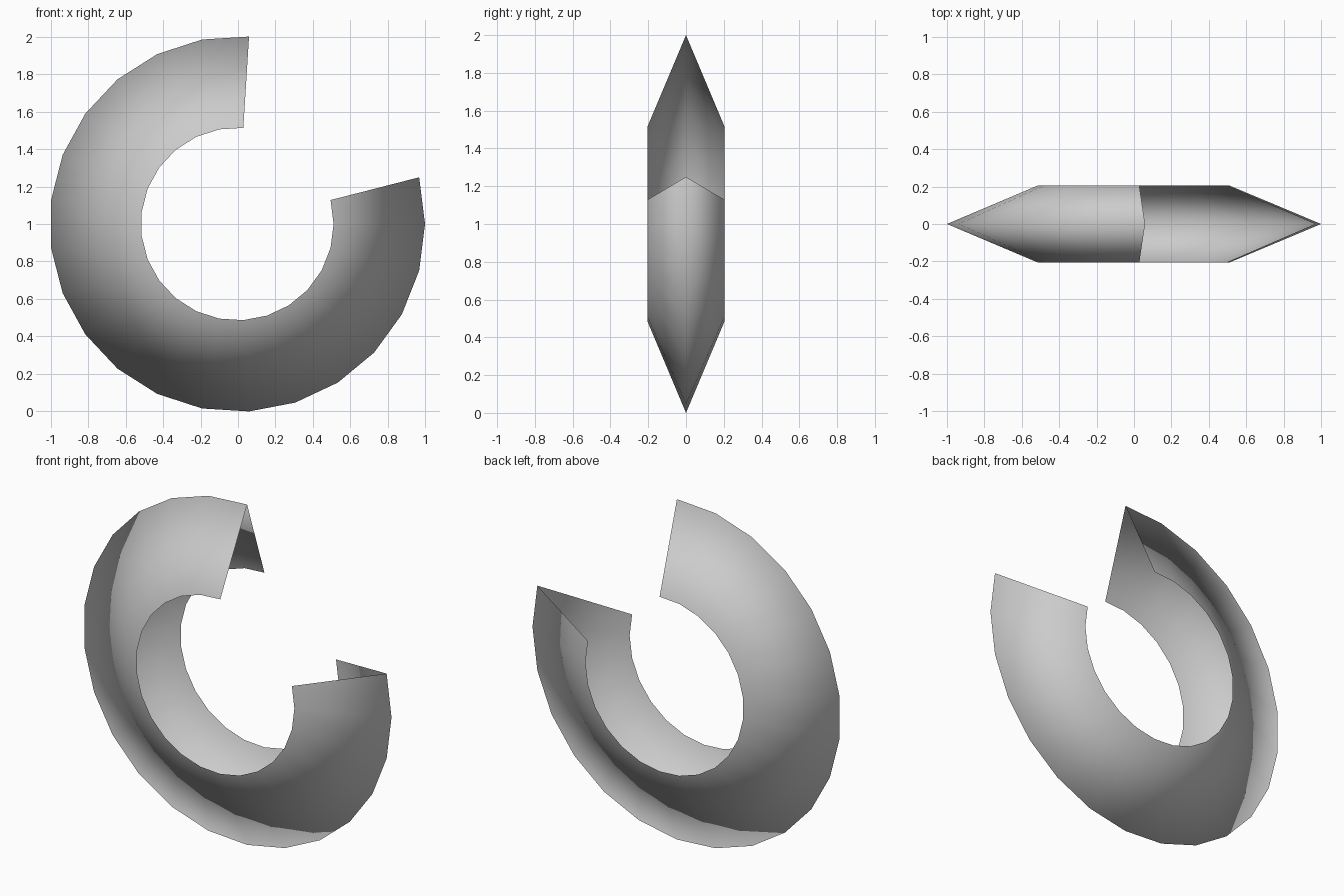
import bpy
import bmesh
import math
from mathutils import Matrix, Vector

cube = bpy.data.objects.get("Cube")
if cube:
    bpy.data.objects.remove(cube, do_unlink=True)

OUTER, INNER, HALF_WIDTH = 1.002, 0.514, 0.205
STEP = math.radians(14.4)
SEGMENTS = 20
CENTRE = Vector((-0.004, 0, 1))

# Plain grey material
grey = bpy.data.materials.new("plain_grey")
grey.use_nodes = True
colour = (0.6, 0.6, 0.6, 1)
grey.diffuse_color = colour
grey.node_tree.nodes["Principled BSDF"].inputs["Base Color"].default_value = colour

# Open V profile, swept around the y axis to leave a gap at the upper right
bm = bmesh.new()
profile = [bm.verts.new(p) for p in
           ((INNER, -HALF_WIDTH, 0), (OUTER, 0, 0), (INNER, HALF_WIDTH, 0))]
edges = [bm.edges.new(pair) for pair in zip(profile, profile[1:])]
bmesh.ops.rotate(bm, verts=profile, matrix=Matrix.Rotation(-STEP, 3, 'Y'))
bmesh.ops.spin(bm, geom=profile + edges, axis=(0, 1, 0), cent=(0, 0, 0),
               angle=STEP * SEGMENTS, steps=SEGMENTS)
bmesh.ops.translate(bm, verts=bm.verts, vec=CENTRE)

# Faces point away from the channel, smooth across the rim
for face in bm.faces:
    face.smooth = True
    face.normal_update()
    if face.normal.y * face.calc_center_median().y < 0:
        face.normal_flip()

mesh = bpy.data.meshes.new("open_ring_channel")
bm.to_mesh(mesh)
bm.free()
mesh.materials.append(grey)
ring = bpy.data.objects.new("open_ring_channel", mesh)
bpy.context.collection.objects.link(ring)
